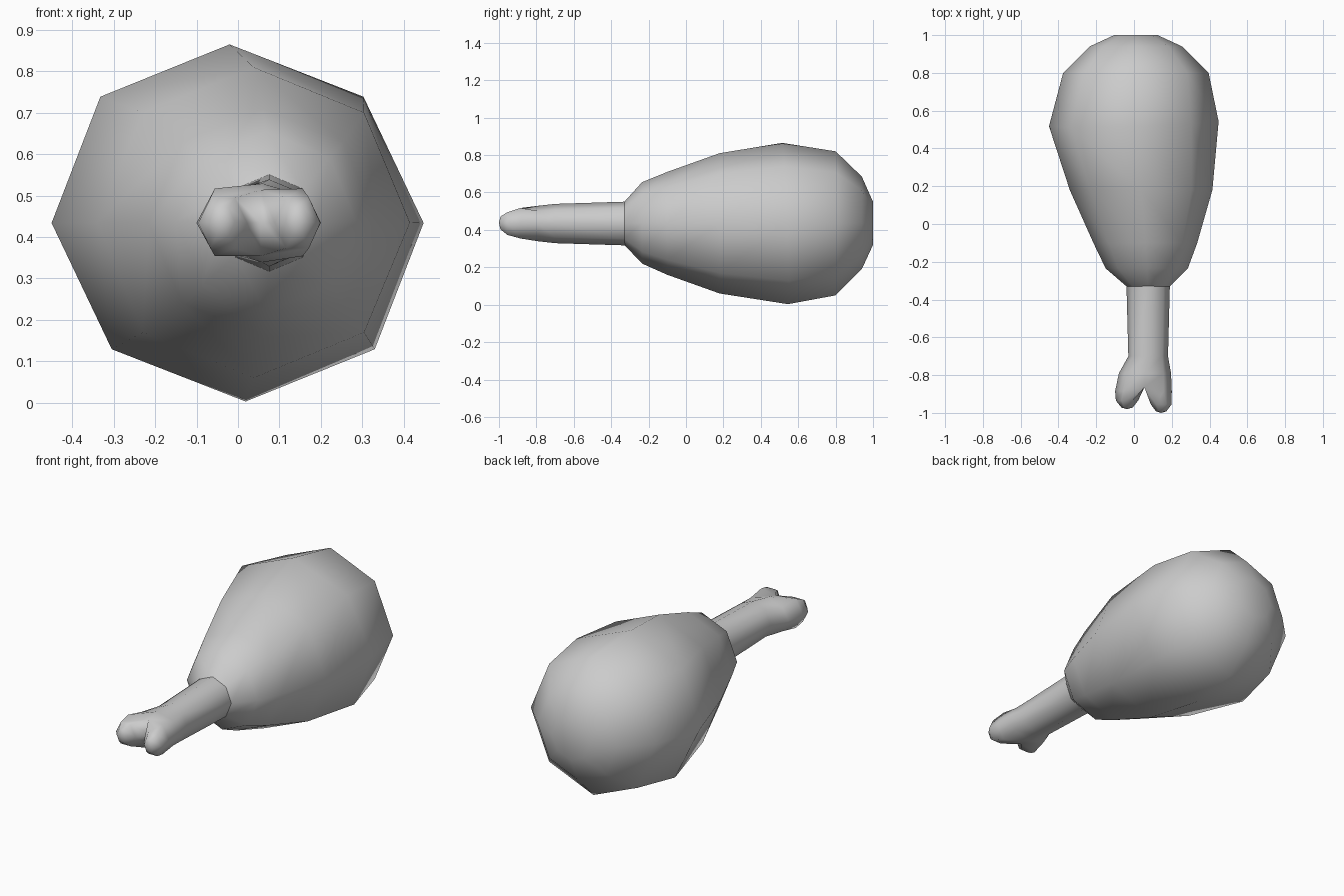
import bpy, bmesh
from math import cos, sin, radians

if "Cube" in bpy.data.objects:
    bpy.data.objects.remove(bpy.data.objects["Cube"])


def ring(bm, cx, y, cz, rx, rz, n=8):
    """Ring across the y axis, starting at +x and going towards +z."""
    return [bm.verts.new((cx + rx * cos(radians(360 * i / n)), y,
                          cz + rz * sin(radians(360 * i / n)))) for i in range(n)]


def bridge(bm, a, b):
    n = len(a)
    for i in range(n):
        bm.faces.new((a[i], a[(i + 1) % n], b[(i + 1) % n], b[i]))


def finish(bm, name):
    bmesh.ops.recalc_face_normals(bm, faces=bm.faces)
    me = bpy.data.meshes.new(name)
    bm.to_mesh(me)
    bm.free()
    for p in me.polygons:
        p.use_smooth = True
    ob = bpy.data.objects.new(name, me)
    bpy.context.collection.objects.link(ob)
    return ob


# Meat: y, x left, x right, z bottom, z top
sections = [(-0.33, -0.04, 0.19, 0.32, 0.55),
            (-0.235, -0.15, 0.285, 0.22, 0.655),
            (-0.10, -0.215, 0.335, 0.16, 0.71),
            (0.18, -0.34, 0.415, 0.06, 0.81),
            (0.53, -0.45, 0.448, 0.003, 0.865),
            (0.80, -0.375, 0.395, 0.05, 0.82),
            (0.94, -0.235, 0.255, 0.19, 0.685),
            (1.0, -0.105, 0.125, 0.32, 0.55)]
bm = bmesh.new()
rings = [ring(bm, (l + r) / 2, y, (b + t) / 2, (r - l) / 2, (t - b) / 2)
         for y, l, r, b, t in sections]
# the widest ring leans slightly
for v in rings[4]:
    dx, dz = v.co.x, v.co.z - 0.434
    v.co.x -= 0.045 * dz
    v.co.y += 0.028 * dx - 0.035 * dz
for a, b in zip(rings, rings[1:]):
    bridge(bm, a, b)
bm.faces.new(rings[-1])
finish(bm, "meat")

# Bone shaft
bm = bmesh.new()
Z = 0.434
shaft = [ring(bm, 0.075, -0.32, Z, 0.115, 0.117),
         ring(bm, 0.075, -0.70, Z, 0.105, 0.105),
         ring(bm, 0.058, -0.79, Z, 0.138, 0.095),
         ring(bm, 0.05, -0.885, Z, 0.15, 0.08)]
for i, v in enumerate(shaft[3]):
    if i % 2:
        v.co.z = Z + (0.083 if i < 4 else -0.08)
for i in (2, 6):
    shaft[3][i].co.x, shaft[3][i].co.y = 0.055, -0.865
for a, b in zip(shaft, shaft[1:]):
    bridge(bm, a, b)

# Two rounded knuckles splitting from the shaft end
e = shaft[3]
crotch = bm.verts.new((0.055, -0.862, Z))
right = [e[0], e[1], e[2], crotch, e[6], e[7]]
left = [crotch, e[2], e[3], e[4], e[5], e[6]]
for base, cx, tip, w in ((right, 0.144, -1.0, 0.055), (left, -0.037, -0.98, 0.059)):
    mid = ring(bm, cx, tip + 0.045, Z, w, 0.07, 6)
    end = ring(bm, cx, tip + 0.008, Z + 0.003, w * 0.5, 0.04, 6)
    bridge(bm, base, mid)
    bridge(bm, mid, end)
    top = bm.verts.new((cx, tip, Z + 0.003))
    for i in range(6):
        bm.faces.new((end[i], end[(i + 1) % 6], top))
finish(bm, "bone")
